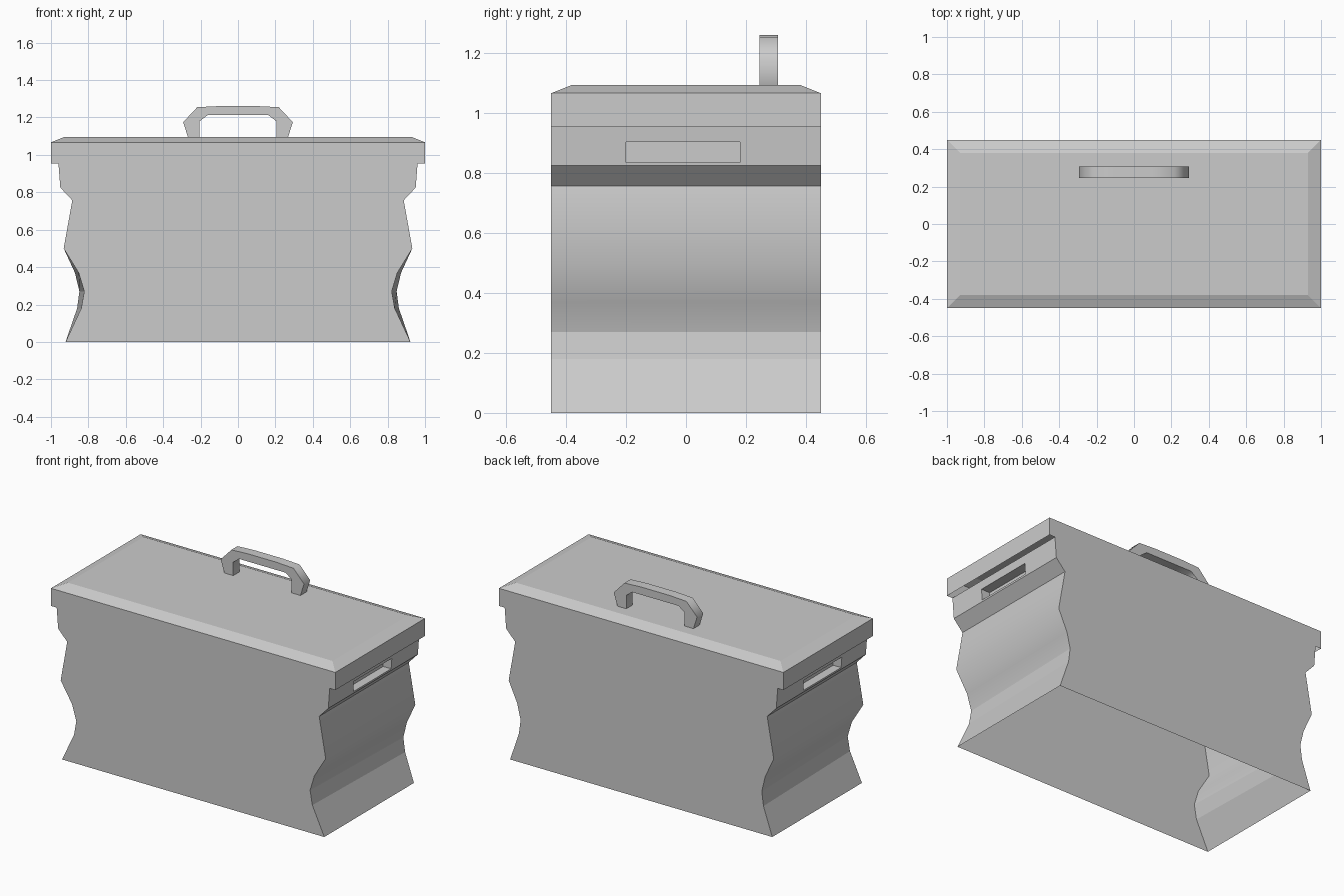
import bpy, bmesh
from math import radians

if "Cube" in bpy.data.objects:
    bpy.data.objects.remove(bpy.data.objects["Cube"])

# half-width of the side wall at each height: (x front, x back, z)
SIDE = [(.922, .922, 0), (.838, .86, .18), (.822, .848, .27), (.852, .872, .37),
        (.932, .932, .5), (.886, .886, .757), (.95, .95, .825), (.96, .96, .955),
        (1, 1, .955), (1, 1, 1.067)]


def finish(name, bm):
    bmesh.ops.recalc_face_normals(bm, faces=bm.faces)
    mesh = bpy.data.meshes.new(name)
    bm.to_mesh(mesh)
    bm.free()
    ob = bpy.data.objects.new(name, mesh)
    bpy.context.collection.objects.link(ob)
    return ob


def loft(bm, front, back, skip=()):
    """Join two matching outlines with caps and walls."""
    a, b = ([bm.verts.new(p) for p in ring] for ring in (front, back))
    bm.faces.new(a)
    bm.faces.new(b[::-1])
    n = len(a)
    for i in range(n):
        if i not in skip:
            j = (i + 1) % n
            bm.faces.new((a[i], b[i], b[j], a[j]))
    return a, b


def smooth(ob, degrees):
    bpy.ops.object.select_all(action='DESELECT')
    ob.select_set(True)
    bpy.context.view_layer.objects.active = ob
    bpy.ops.object.shade_smooth_by_angle(angle=radians(degrees))


# chest body with overhanging lid rim, one wavy profile mirrored left and right
def outline(k, y):
    right = [(p[k], y, p[2]) for p in SIDE]
    return right + [(-x, y, z) for x, y, z in reversed(right)]


bm = bmesh.new()
top_i = len(SIDE) - 1
a, b = loft(bm, outline(0, -.45), outline(1, .45), skip=(top_i,))

# chamfered lid top
rim = [a[top_i], b[top_i], b[top_i + 1], a[top_i + 1]]
top = [bm.verts.new((sx * .93, sy * .38, 1.095))
       for sx, sy in ((1, -1), (1, 1), (-1, 1), (-1, -1))]
bm.faces.new(top)
for i in range(4):
    j = (i + 1) % 4
    bm.faces.new((rim[i], rim[j], top[j], top[i]))
body = finish("chest_body", bm)

# recessed grip slots on both ends
bm = bmesh.new()
for s in (-1, 1):
    vs = bmesh.ops.create_cube(bm, size=1)['verts']
    bmesh.ops.scale(bm, verts=vs, vec=(.14, .38, .067))
    bmesh.ops.translate(bm, verts=vs, vec=(s * .965, -.01, .87))
cutter = finish("grip_cutter", bm)
cutter.hide_render = True
mod = body.modifiers.new("grips", 'BOOLEAN')
mod.operation = 'DIFFERENCE'
mod.solver = 'EXACT'
mod.object = cutter
bpy.context.view_layer.objects.active = body
bpy.ops.object.modifier_apply(modifier=mod.name)
bpy.data.objects.remove(cutter)

# thin shell: open underneath, and open gap under the lid overhang
bm = bmesh.new()
bm.from_mesh(body.data)
bm.normal_update()
gone = [f for f in bm.faces if f.normal.z < -.9
        and (f.calc_center_median().z < .01 or abs(f.calc_center_median().z - .955) < .01)]
bmesh.ops.delete(bm, geom=gone, context='FACES')
bm.to_mesh(body.data)
bm.free()

# soft shading along the wavy sides only, flat elsewhere
smooth(body, 45)
for f in body.data.polygons:
    if f.center.z > .77 or f.center.z < .26 or abs(f.normal.y) > .9:
        f.use_smooth = False

# lid handle, faceted arch
outer = [(.267, 1.093), (.293, 1.175), (.218, 1.255), (.1, 1.261)]
inner = [(.205, 1.093), (.205, 1.18), (.163, 1.212)]
arch = (outer + [(-x, z) for x, z in reversed(outer)]
        + [(-x, z) for x, z in inner] + inner[::-1])
bm = bmesh.new()
loft(bm, [(x, .245, z) for x, z in arch], [(x, .307, z) for x, z in arch])
smooth(finish("lid_handle", bm), 62)
